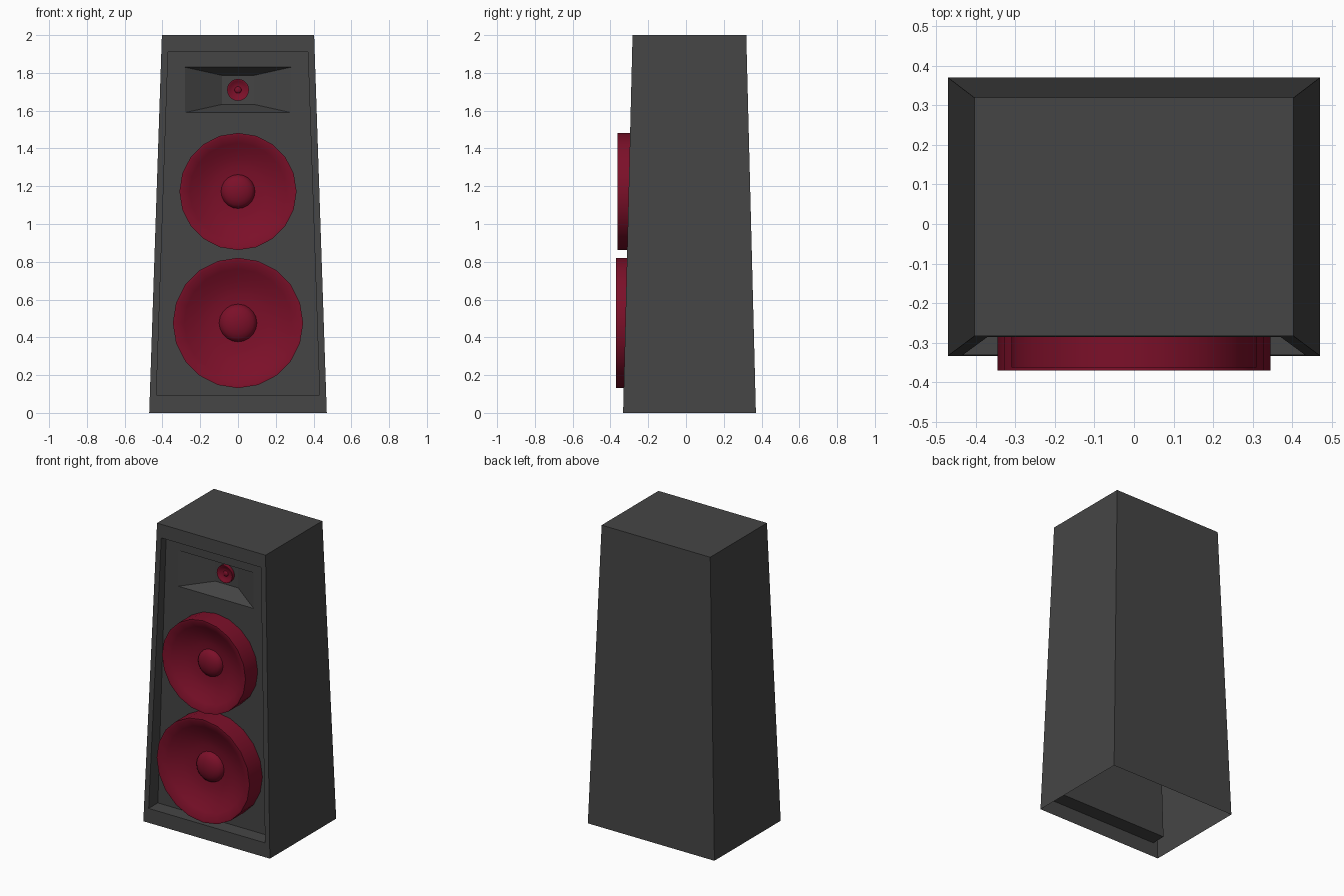
import bpy, bmesh, math

if "Cube" in bpy.data.objects:
    bpy.data.objects.remove(bpy.data.objects["Cube"])

PANEL_Y = -0.233
HORN_Y = -0.12


def material(name, color):
    m = bpy.data.materials.new(name)
    m.diffuse_color = color
    m.use_nodes = True
    m.node_tree.nodes["Principled BSDF"].inputs["Base Color"].default_value = m.diffuse_color
    return m


dark = material("dark_grey", (0.06, 0.06, 0.06, 1))
red = material("deep_red", (0.2, 0.005, 0.022, 1))


def add_object(name, bm, mat):
    mesh = bpy.data.meshes.new(name)
    bm.to_mesh(mesh)
    bm.free()
    ob = bpy.data.objects.new(name, mesh)
    bpy.context.collection.objects.link(ob)
    mesh.materials.append(mat)
    return ob


def front_y(z):
    return -0.333 + 0.025 * z


def ring(bm, z0, w0, z1, w1, y0, y1):
    """Four corners of a symmetric upright trapezoid."""
    return [bm.verts.new(c) for c in
            ((-w0, y0, z0), (w0, y0, z0), (w1, y1, z1), (-w1, y1, z1))]


def bridge(bm, a, b, skip=()):
    for i in range(4):
        if i not in skip:
            j = (i + 1) % 4
            bm.faces.new((a[i], a[j], b[j], b[i]))


# Cabinet: tapered shell with open base, recessed baffle and horn
bm = bmesh.new()
back = ring(bm, 0, 0.47, 2, 0.403, 0.37, 0.319)
rings = [
    ring(bm, 0, 0.47, 2, 0.403, front_y(0), front_y(2)),
    ring(bm, 0.095, 0.432, 1.91, 0.37, front_y(0.095), front_y(1.91)),
    ring(bm, 0.095, 0.432, 1.91, 0.37, PANEL_Y, PANEL_Y),
    ring(bm, 1.59, 0.28, 1.83, 0.28, PANEL_Y, PANEL_Y),
    ring(bm, 1.633, 0.085, 1.787, 0.085, HORN_Y, HORN_Y),
]
bridge(bm, back, rings[0], skip=(0,))
bm.faces.new(back[::-1])
for a, b in zip(rings, rings[1:]):
    bridge(bm, a, b)
bm.faces.new(rings[-1])
bmesh.ops.recalc_face_normals(bm, faces=bm.faces)
bm.normal_update()
if back[0].link_faces and max(f.normal.z for f in back[2].link_faces) < 0.9:
    bmesh.ops.reverse_faces(bm, faces=bm.faces)
add_object("cabinet", bm, dark)


def driver(name, z, radius, cap, back_y, rim_y, depth, sides=20):
    """Lathed speaker: outer wall, curved cone and dust cap."""
    span = radius * 0.96 - cap
    profile = [(radius, back_y), (radius, rim_y), (radius * 0.96, rim_y)]
    for i in range(1, 6):
        t = i / 5
        profile.append((radius * 0.96 - span * t,
                        rim_y + depth * math.sin(t * math.pi / 2)))
    for i in range(1, 5):
        a = i / 5 * math.pi / 2
        profile.append((cap * math.cos(a),
                        rim_y + depth - cap * 0.5 * math.sin(a)))
    bm = bmesh.new()
    loops = []
    for r, y in profile:
        loops.append([bm.verts.new((r * math.cos(2 * math.pi * k / sides), y,
                                    z + r * math.sin(2 * math.pi * k / sides)))
                      for k in range(sides)])
    for a, b in zip(loops, loops[1:]):
        for k in range(sides):
            n = (k + 1) % sides
            bm.faces.new((a[k], a[n], b[n], b[k]))
    tip = bm.verts.new((0, rim_y + depth - cap * 0.5, z))
    for k in range(sides):
        bm.faces.new((loops[-1][k], loops[-1][(k + 1) % sides], tip))
    bm.normal_update()
    if bm.faces[:][-1].normal.y > 0:
        bmesh.ops.reverse_faces(bm, faces=bm.faces)
    ob = add_object(name, bm, red)
    bpy.ops.object.select_all(action='DESELECT')
    ob.select_set(True)
    bpy.context.view_layer.objects.active = ob
    bpy.ops.object.shade_smooth_by_angle(angle=math.radians(35))


# Drivers
driver("lower_woofer", 0.476, 0.345, 0.1, PANEL_Y, -0.37, 0.08)
driver("upper_woofer", 1.172, 0.31, 0.09, PANEL_Y, -0.363, 0.075)
driver("tweeter", 1.71, 0.058, 0.018, HORN_Y, -0.143, 0.014)
